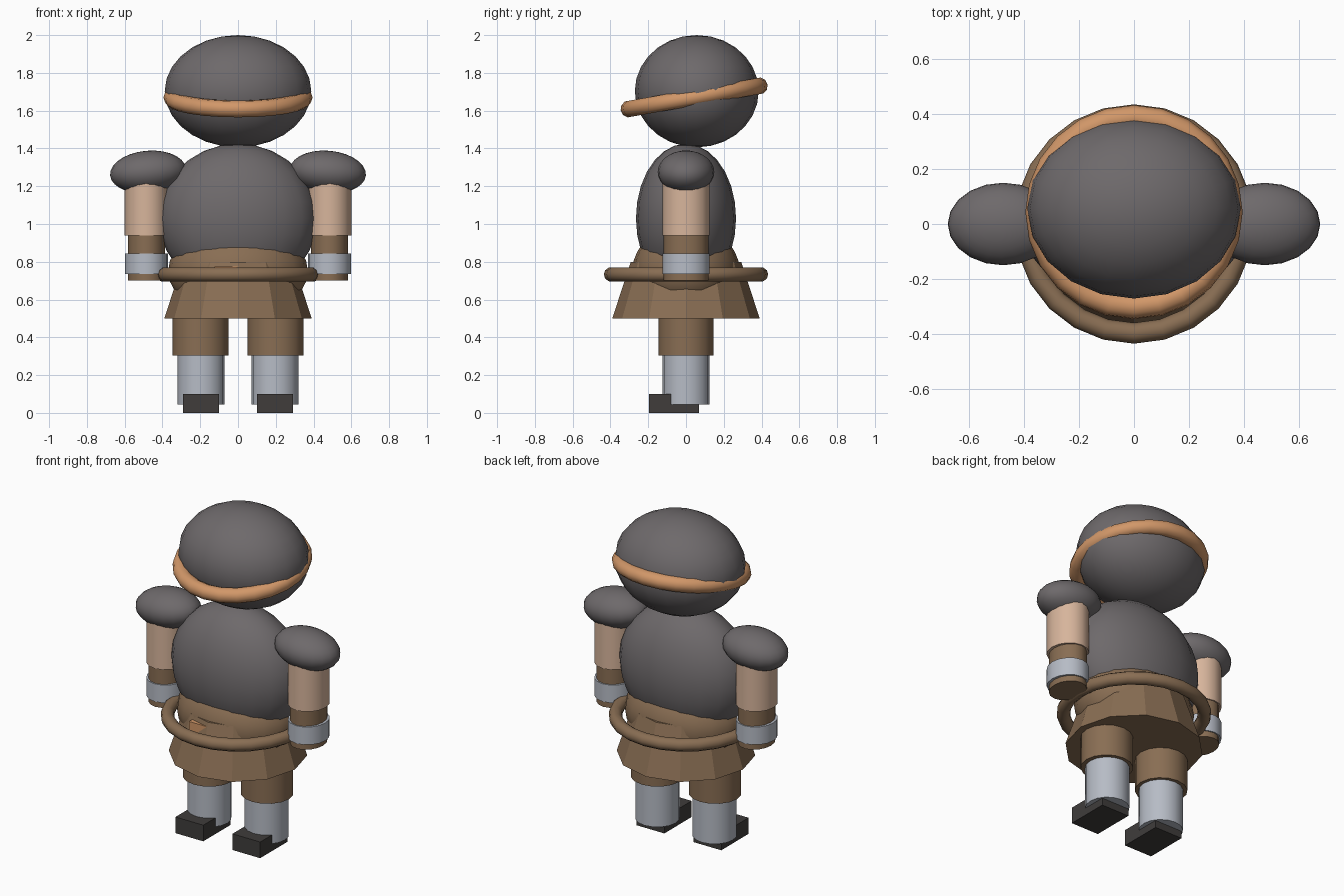
import bpy, math

if "Cube" in bpy.data.objects:
    bpy.data.objects.remove(bpy.data.objects["Cube"])

def material(name, rgb):
    m = bpy.data.materials.new(name)
    m.diffuse_color = (*rgb, 1)
    m.use_nodes = True
    m.node_tree.nodes["Principled BSDF"].inputs["Base Color"].default_value = m.diffuse_color
    return m

DARK = material("charcoal", (0.155, 0.142, 0.147))
SKIN = material("skin", (0.68, 0.46, 0.33))
STEEL = material("pale_steel", (0.47, 0.50, 0.56))
BROWN = material("brown_leather", (0.25, 0.155, 0.087))
COPPER = material("copper", (0.64, 0.31, 0.14))
SOLE = material("black_leather", (0.05, 0.046, 0.044))

def finish(name, mat, scale=(1, 1, 1), angle=40):
    o = bpy.context.object
    o.name = name
    o.scale = scale
    o.data.materials.append(mat)
    bpy.ops.object.transform_apply(location=False, rotation=False, scale=True)
    bpy.ops.object.shade_smooth_by_angle(angle=math.radians(angle))
    return o

def ellipsoid(name, mat, loc, radii, tilt=0):
    bpy.ops.mesh.primitive_uv_sphere_add(segments=20, ring_count=14, location=loc,
                                         rotation=(0, tilt, 0))
    return finish(name, mat, radii)

def tube(name, mat, x, z0, z1, rx, ry, top=1.0, sides=16, angle=40):
    bpy.ops.mesh.primitive_cone_add(vertices=sides, radius1=1, radius2=top, depth=z1 - z0,
                                    location=(x, 0, (z0 + z1) / 2))
    return finish(name, mat, (rx, ry, 1), angle)

def ring(name, mat, loc, major, minor, tilt=0):
    bpy.ops.mesh.primitive_torus_add(major_radius=major, minor_radius=minor, major_segments=24,
                                     minor_segments=10, location=loc, rotation=(tilt, 0, 0))
    return finish(name, mat, angle=60)

def box(name, mat, loc, size):
    bpy.ops.mesh.primitive_cube_add(size=1, location=loc)
    return finish(name, mat, size)

# Head and tilted band
ellipsoid("head", DARK, (0, 0.057, 1.703), (0.388, 0.328, 0.297))
ring("head_band", COPPER, (0, 0.043, 1.67), 0.35, 0.045, math.radians(10))

# Body, waist, skirt and loose belt
ellipsoid("torso", DARK, (0, 0, 1.03), (0.42, 0.265, 0.395))
ellipsoid("waist", BROWN, (0, 0, 0.75), (0.37, 0.285, 0.245))
tube("skirt", BROWN, 0, 0.5, 0.8, 0.39, 0.39, 0.75, 12, 25)
ring("belt", BROWN, (0, 0, 0.733), 0.397, 0.038)
box("buckle", COPPER, (-0.06, -0.28, 0.745), (0.13, 0.04, 0.06))

# Mirrored limbs
for side, s in (("left", -1), ("right", 1)):
    ax = 0.485 * s
    ellipsoid(side + "_shoulder", DARK, (0.476 * s, 0, 1.275), (0.202, 0.15, 0.113),
              math.radians(5 * s))
    tube(side + "_upper_arm", SKIN, ax, 0.94, 1.3, 0.115, 0.125)
    tube(side + "_forearm", BROWN, ax, 0.70, 0.96, 0.098, 0.118)
    tube(side + "_cuff", STEEL, ax, 0.735, 0.845, 0.114, 0.125)
    lx = 0.199 * s
    tube(side + "_thigh", BROWN, lx, 0.305, 0.6, 0.149, 0.146)
    tube(side + "_shin", STEEL, 0.196 * s, 0.045, 0.33, 0.125, 0.125)
    box(side + "_shoe", SOLE, (0.195 * s, -0.064, 0.05), (0.19, 0.266, 0.1))
